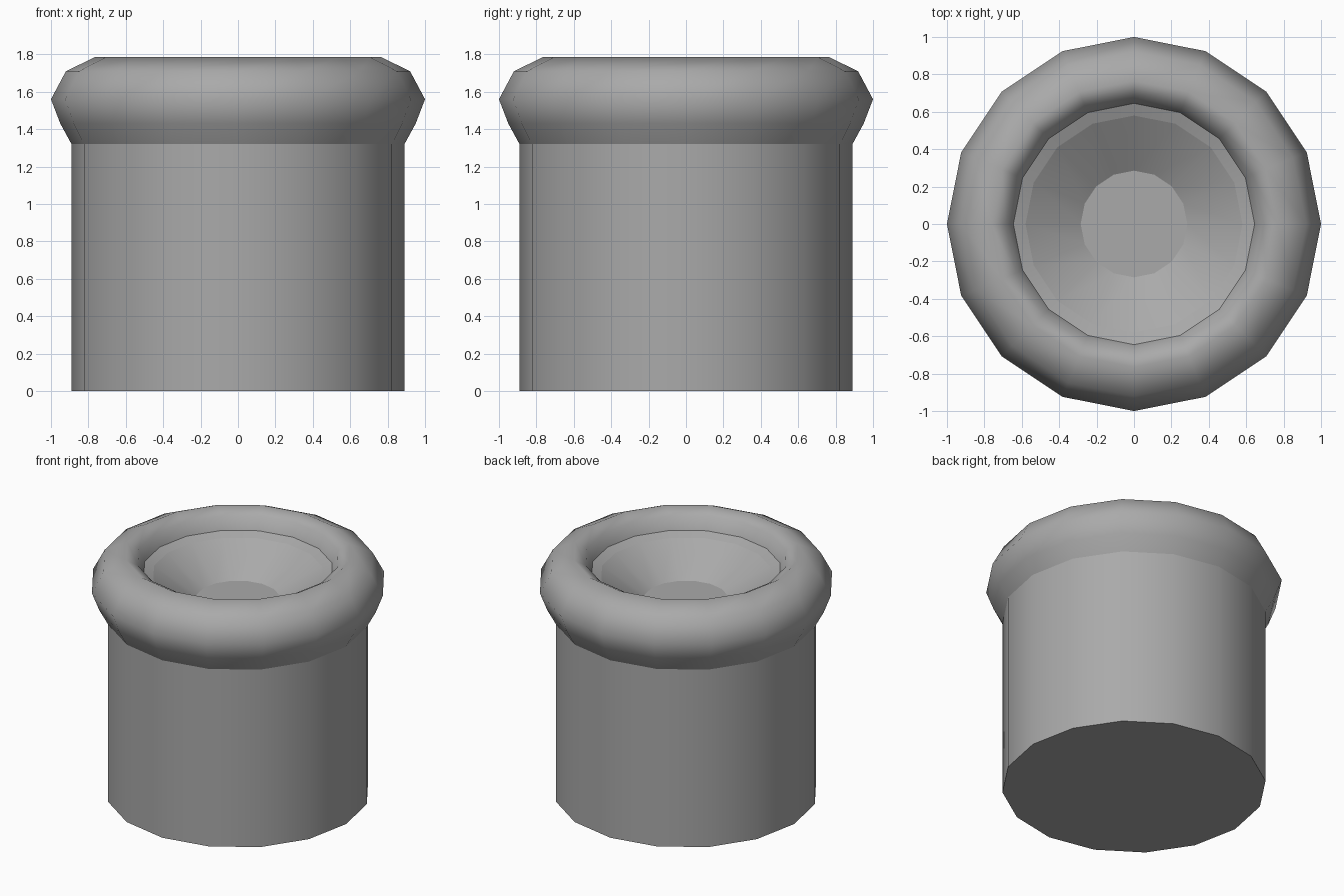
import bpy, bmesh, math

cube = bpy.data.objects.get("Cube")
if cube:
    bpy.data.objects.remove(cube, do_unlink=True)

SIDES = 16

grey = bpy.data.materials.new("mid_grey")
grey.use_nodes = True
COLOUR = (0.4, 0.4, 0.4, 1)
grey.diffuse_color = COLOUR
grey.node_tree.nodes["Principled BSDF"].inputs["Base Color"].default_value = COLOUR


def lathe(name, profile, cap_start=False, cap_end=False, angle=80):
    """Turn a (radius, height) profile, listed from outside bottom to inside, around z."""
    bm = bmesh.new()
    rings = []
    for r, z in profile:
        rings.append([bm.verts.new((r * math.cos(2 * math.pi * i / SIDES),
                                    r * math.sin(2 * math.pi * i / SIDES), z))
                      for i in range(SIDES)])
    for a, b in zip(rings, rings[1:]):
        for i in range(SIDES):
            j = (i + 1) % SIDES
            bm.faces.new((a[i], a[j], b[j], b[i]))
    if cap_start:
        bm.faces.new(rings[0][::-1])
    if cap_end:
        bm.faces.new(rings[-1])
    mesh = bpy.data.meshes.new(name)
    bm.to_mesh(mesh)
    bm.free()
    mesh.materials.append(grey)
    obj = bpy.data.objects.new(name, mesh)
    bpy.context.collection.objects.link(obj)
    bpy.ops.object.select_all(action='DESELECT')
    obj.select_set(True)
    bpy.context.view_layer.objects.active = obj
    bpy.ops.object.shade_smooth_by_angle(angle=math.radians(angle))
    return obj


# Straight drum with a flat underside
lathe("body", [(0.89, 0), (0.89, 1.32)], cap_start=True)

# Rounded rim, flaring out from the drum and rolling inwards
lathe("rim", [(0.89, 1.32), (0.95, 1.43), (1.0, 1.56), (0.92, 1.71),
              (0.765, 1.785), (0.685, 1.74), (0.645, 1.65)])

# Narrow ledge inside the rim
lathe("inner_ledge", [(0.645, 1.65), (0.58, 1.625)])

# Sloping dish and its flat floor
lathe("dish", [(0.58, 1.625), (0.285, 1.44)], cap_end=True, angle=25)
